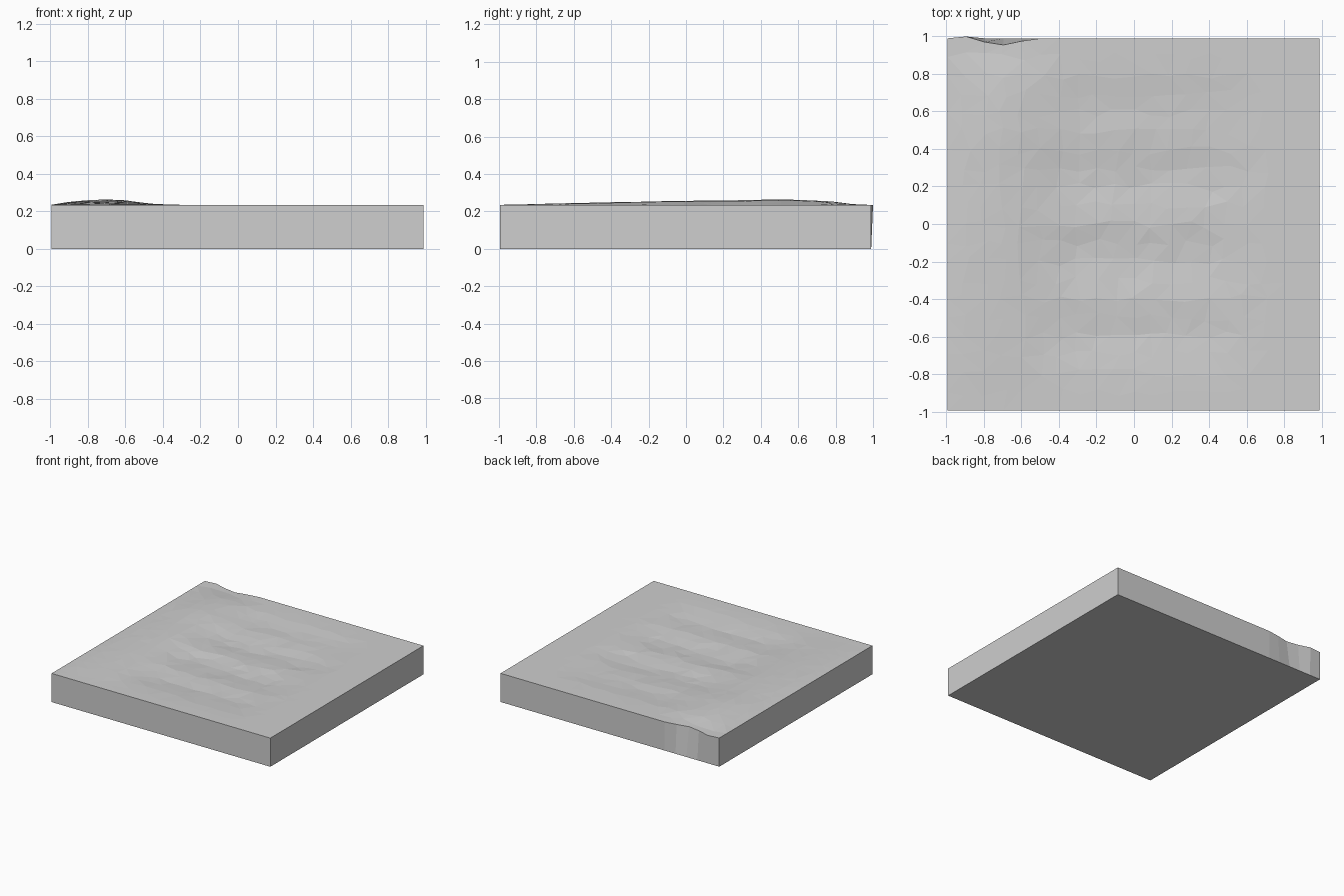
import bpy, bmesh, math, random

random.seed(4)
cube = bpy.data.objects.get("Cube")
if cube:
    bpy.data.objects.remove(cube, do_unlink=True)

RIM = 0.235       # height of the level border
LOW, HIGH = -0.995, 0.99
CELLS = 20


def profile(points, t):
    """Piecewise linear height along one axis."""
    if t <= points[0][0]:
        return points[0][1]
    for (a, u), (b, v) in zip(points, points[1:]):
        if t <= b:
            return u + (v - u) * (t - a) / (b - a)
    return points[-1][1]


RIDGE_ACROSS = [(-1, 0), (-0.88, 0.65), (-0.73, 1), (-0.6, 0.8), (-0.45, 0.3), (-0.3, 0)]
RIDGE_ALONG = [(-0.95, 0), (-0.8, 0.005), (-0.5, 0.012), (0, 0.023),
               (0.25, 0.024), (0.5, 0.03), (0.75, 0.023), (0.92, 0)]
BASIN_ACROSS = [(-0.6, 0), (-0.35, 0.8), (0, 1), (0.4, 0.8), (0.7, 0)]
BASIN_ALONG = [(-0.85, 0), (-0.55, 0.8), (0, 1), (0.5, 0.8), (0.8, 0)]
NOTCH = [(-0.87, 0), (-0.72, 0.04), (-0.53, 0)]


def ground_height(x, y):
    ridge = profile(RIDGE_ACROSS, x) * profile(RIDGE_ALONG, y)
    basin = profile(BASIN_ACROSS, x) * profile(BASIN_ALONG, y)
    ripple = -math.cos(2 * math.pi * (y - 0.25) / 0.44)
    return RIM + ridge + basin * (-0.02 + 0.008 * ripple + random.uniform(-0.003, 0.003))


# Rolling top surface
bm = bmesh.new()
bmesh.ops.create_grid(bm, x_segments=CELLS, y_segments=CELLS, size=1)
for v in bm.verts:
    on_edge = v.is_boundary
    v.co.x = LOW + (v.co.x + 1) / 2 * (HIGH - LOW)
    v.co.y = LOW + (v.co.y + 1) / 2 * (HIGH - LOW)
    if on_edge:
        v.co.z = RIM
    else:
        v.co.x += random.uniform(-0.025, 0.025)
        v.co.y += random.uniform(-0.025, 0.025)
        v.co.z = ground_height(v.co.x, v.co.y)

# Side walls and underside
rim_edges = [e for e in bm.edges if e.is_boundary]
back_rim = [v for v in bm.verts if v.is_boundary and v.co.y > HIGH - 0.01]
bmesh.ops.triangulate(bm, faces=bm.faces[:])
walls = bmesh.ops.extrude_edge_only(bm, edges=rim_edges)["geom"]
for v in walls:
    if isinstance(v, bmesh.types.BMVert):
        v.co.z = 0
bmesh.ops.holes_fill(bm, edges=[e for e in walls if isinstance(e, bmesh.types.BMEdge) and e.is_boundary])

# Small chipped notch in the back rim
for v in back_rim:
    v.co.y -= profile(NOTCH, v.co.x)
    if -0.97 < v.co.x < -0.85:
        v.co.y += 0.01
bmesh.ops.recalc_face_normals(bm, faces=bm.faces[:])

mesh = bpy.data.meshes.new("ground_slab")
bm.to_mesh(mesh)
bm.free()
slab = bpy.data.objects.new("ground_slab", mesh)
bpy.context.collection.objects.link(slab)

# Plain grey stone colour
grey = bpy.data.materials.new("light_grey")
grey.use_nodes = True
colour = (0.62, 0.62, 0.62, 1)
grey.diffuse_color = colour
for node in grey.node_tree.nodes:
    if node.type == "BSDF_PRINCIPLED":
        node.inputs["Base Color"].default_value = colour
mesh.materials.append(grey)
